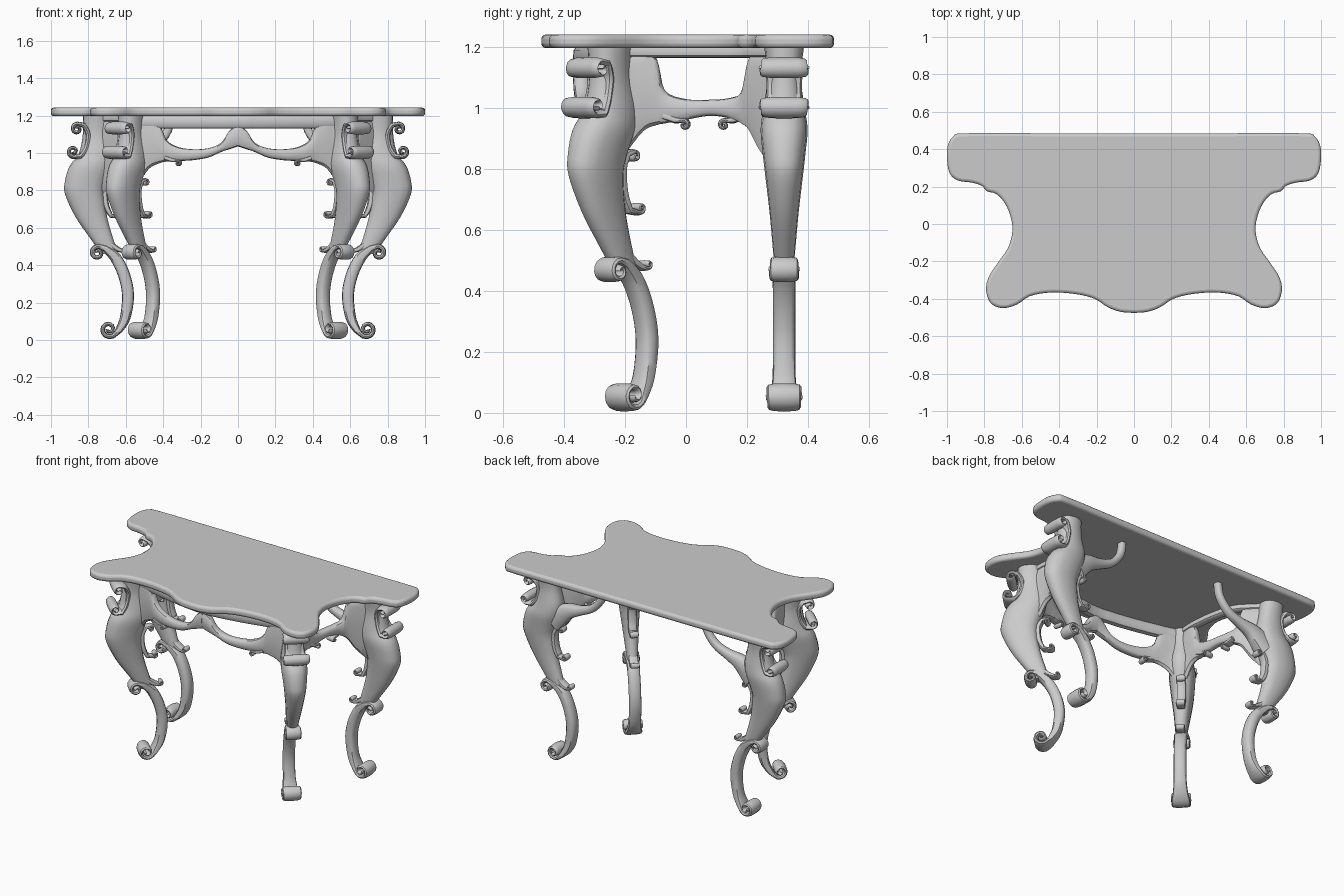
import bpy
import bmesh
import math
from mathutils import Vector

default_cube = bpy.data.objects.get("Cube")
if default_cube:
    bpy.data.objects.remove(default_cube, do_unlink=True)

UP = Vector((0, 0, 1))

paint = bpy.data.materials.new("plain grey")
paint.use_nodes = True
grey = (0.6, 0.6, 0.6, 1)
paint.diffuse_color = grey
paint.node_tree.nodes["Principled BSDF"].inputs["Base Color"].default_value = grey


def finish(name, bm, mirror=True, angle=40):
    """Turn a bmesh into a smooth shaded object, mirrored left to right."""
    bmesh.ops.recalc_face_normals(bm, faces=bm.faces)
    mesh = bpy.data.meshes.new(name)
    bm.to_mesh(mesh)
    bm.free()
    mesh.materials.append(paint)
    mesh.shade_smooth()
    mesh.set_sharp_from_angle(angle=math.radians(angle))
    obj = bpy.data.objects.new(name, mesh)
    bpy.context.collection.objects.link(obj)
    if mirror:
        obj.modifiers.new("left and right", 'MIRROR')
    return obj


def smooth(points, steps=4):
    """Catmull-Rom curve through tuples of any length."""
    pts = [Vector(p) for p in points]
    result = []
    for i in range(len(pts) - 1):
        a, b, c, d = pts[max(i - 1, 0)], pts[i], pts[i + 1], pts[min(i + 2, len(pts) - 1)]
        for s in range(steps):
            t = s / steps
            result.append(b + (c - a) * (t / 2)
                          + (a * 2 - b * 5 + c * 4 - d) * (t * t / 2)
                          + (b * 3 - a - c * 3 + d) * (t ** 3 / 2))
    return result + [pts[-1]]


def ring(centre, u, v, count=16, power=0.7):
    """Rounded cross-section spanned by the half axes u and v."""
    def soft(x):
        return math.copysign(abs(x) ** power, x)
    angles = [2 * math.pi * i / count for i in range(count)]
    return [centre + u * soft(math.cos(a)) + v * soft(math.sin(a)) for a in angles]


def loft(bm, rings):
    """Skin a row of cross-sections and cap both ends."""
    rows = [[bm.verts.new(p) for p in r] for r in rings]
    n = len(rows[0])
    for a, b in zip(rows, rows[1:]):
        for i in range(n):
            j = (i + 1) % n
            bm.faces.new((a[i], a[j], b[j], b[i]))
    bm.faces.new(rows[0])
    bm.faces.new(rows[-1])


class Plane:
    """Upright drawing plane: r runs along it, t across it, z up."""

    def __init__(self, x, y, dx, dy):
        self.along = Vector((dx, dy, 0)).normalized()
        self.across = UP.cross(self.along)
        self.origin = Vector((x, y, 0))

    def at(self, r, z):
        return self.origin + self.along * r + UP * z

    def band(self, bm, path):
        """Ribbon along (r, z, half thickness, half width) stations."""
        rings = []
        for i, (r, z, thick, wide) in enumerate(path):
            a, b = path[max(i - 1, 0)], path[min(i + 1, len(path) - 1)]
            tangent = Vector((b[0] - a[0], b[1] - a[1])).normalized()
            normal = self.along * -tangent.y + UP * tangent.x
            rings.append(ring(self.at(r, z), normal * thick, self.across * wide, 12))
        loft(bm, rings)


def scroll(r, z, radius, start, turn, thick, wide):
    """Spiral stations from the outer end into the eye; angles in degrees."""
    steps = 18
    path = []
    for i in range(steps + 1):
        k = i / steps
        a = math.radians(start + turn * k)
        size = radius * (1 - 0.8 * k)
        path.append(Vector((r + size * math.cos(a), z + size * math.sin(a),
                            thick * (1 - 0.4 * k), wide * (1 + 0.12 * k))))
    return path


def leg(prefix, plane):
    # swelling upper leg: inner r, outer r, z, half width
    bm = bmesh.new()
    body = [(.69, .83, 1.2, .065), (.68, .83, 1.1, .055), (.66, .85, 1, .068),
            (.67, .9, .93, .077), (.70, .925, .85, .07), (.715, .925, .78, .062),
            (.7, .87, .66, .048), (.67, .795, .55, .038), (.64, .73, .46, .03)]
    loft(bm, [ring(plane.at((a + b) / 2, z), plane.along * ((b - a) / 2),
                   plane.across * w, 16, 0.85) for a, b, z, w in smooth(body)])
    finish(prefix + "_upper_leg", bm)

    # curved lower leg between knee scroll and foot scroll
    bm = bmesh.new()
    knee = scroll(.75, .465, .036, 100, -450, .014, .046)[::-1]
    shin = smooth([(.71, .49, .02, .044), (.655, .44, .03, .038), (.61, .35, .032, .037),
                   (.588, .24, .032, .037), (.603, .12, .028, .038), (.635, .055, .02, .046)])
    foot = scroll(.69, .058, .044, 215, 500, .014, .054)
    plane.band(bm, knee + shin + foot)
    finish(prefix + "_lower_leg", bm)

    # bracket at the top of the leg with a scroll at each end
    bm = bmesh.new()
    upper = scroll(.86, 1.128, .028, 90, -430, .012, .075)[::-1]
    back = smooth([(.825, 1.148, .014, .075), (.8, 1.1, .016, .06),
                   (.81, 1.03, .016, .06), (.84, .982, .016, .075)])
    lower = scroll(.88, 1.008, .03, 260, 430, .012, .075)
    plane.band(bm, upper + back + lower)
    finish(prefix + "_scroll_bracket", bm)

    # inner ornament: bow with curled tips, and a curl behind the knee
    bm = bmesh.new()
    tip = scroll(.66, .842, .016, 90, 400, .008, .026)[::-1]
    bow = smooth([(.69, .85, .012, .026), (.712, .8, .016, .026),
                  (.705, .72, .016, .026), (.68, .665, .012, .026)])
    end = scroll(.635, .672, .016, 270, -400, .008, .026)
    plane.band(bm, tip + bow + end)
    heel = smooth([(.7, .53, .014, .028), (.65, .49, .014, .028), (.615, .475, .01, .028)])
    plane.band(bm, heel + scroll(.6, .487, .013, 270, -400, .007, .026))
    finish(prefix + "_inner_curls", bm)


def rail(name, stations, top_low, thick):
    """Pierced apron: shaped lower rail (x, y, low, high) and a straight top strip."""
    path = smooth(stations)
    bm = bmesh.new()
    lower, upper = [], []
    for i, (x, y, low, high) in enumerate(path):
        a, b = path[max(i - 1, 0)], path[min(i + 1, len(path) - 1)]
        side = UP.cross(Vector((b[0] - a[0], b[1] - a[1], 0))).normalized() * thick
        for rows, bottom, top in ((lower, low, high), (upper, top_low, 1.205)):
            rows.append(ring(Vector((x, y, (bottom + top) / 2)), UP * ((top - bottom) / 2), side, 12))
    loft(bm, lower)
    loft(bm, upper)
    finish(name, bm)


# legs: rear pair faces sideways, front pair faces diagonally outward
rear = Plane(0, .322, 1, 0)
front = Plane(.048, .298, .69, -.724)
leg("rear", rear)
leg("front", front)

# front and side aprons
rail("front_apron", [(0, -.345, 1.035, 1.15), (.045, -.343, 1.02, 1.12),
                     (.09, -.337, 1.005, 1.055), (.16, -.328, .975, 1.025),
                     (.25, -.312, .96, 1.02), (.33, -.295, .957, 1.035),
                     (.385, -.282, .953, 1.075), (.42, -.274, .945, 1.16),
                     (.47, -.262, .92, 1.2), (.51, -.25, .87, 1.2),
                     (.56, -.24, .8, 1.2)], 1.13, .026)
rail("side_apron", [(.58, -.26, .78, 1.2), (.555, -.2, .85, 1.2), (.55, -.14, .925, 1.2),
                    (.55, -.095, .945, 1.16), (.553, -.07, .95, 1.06), (.56, 0, .962, 1.03),
                    (.575, .08, .975, 1.028), (.595, .15, .965, 1.035),
                    (.615, .19, .945, 1.06), (.635, .215, .92, 1.17),
                    (.67, .25, .85, 1.2), (.72, .3, .78, 1.2)], 1.165, .026)

# arched braces from the rear legs up to the back of the top
bm = bmesh.new()
rear.band(bm, smooth([(.36, 1.21, .022, .024), (.375, 1.12, .022, .024),
                      (.44, 1.04, .024, .026), (.53, 1, .03, .03),
                      (.62, .97, .05, .04), (.72, .9, .08, .05)]))
finish("rear_brace", bm)

# little curls hanging under the aprons
bm = bmesh.new()
for plane, sign in ((Plane(.32, -.297, 1, .15), 1), (Plane(.56, -.005, .1, 1), -1),
                    (Plane(.585, .125, .1, 1), 1)):
    tail = [Vector((.07 * sign, .975, .012, .026)), Vector((.03 * sign, .962, .012, .026))]
    curl = scroll(0, .945, .016, 60 if sign > 0 else 120, 400 * sign, .008, .028)
    plane.band(bm, tail + curl)
finish("apron_curls", bm)

# tabletop: right half of the outline, mirrored into a full loop
half = [(0, .485), (.5, .485), (.9, .485), (.965, .47), (.995, .42), (1, .35), (.985, .27),
        (.94, .232), (.87, .222), (.815, .205), (.785, .175), (.735, .16), (.69, .11),
        (.66, .04), (.65, -.04), (.675, -.13), (.73, -.21), (.78, -.29), (.79, -.36),
        (.765, -.425), (.7, -.45), (.625, -.43), (.56, -.387), (.47, -.368), (.37, -.368),
        (.27, -.382), (.2, -.405), (.14, -.445), (.07, -.47), (0, -.475)]
outline = smooth(half, 3)
outline += [Vector((-p.x, p.y)) for p in outline[-2:0:-1]]
bm = bmesh.new()
base = bm.faces.new([bm.verts.new((p.x, p.y, 1.197)) for p in outline])
grown = bmesh.ops.extrude_face_region(bm, geom=[base])["geom"]
bmesh.ops.translate(bm, vec=(0, 0, .045), verts=[g for g in grown if isinstance(g, bmesh.types.BMVert)])
top = finish("tabletop", bm, mirror=False)
bevel = top.modifiers.new("rounded edge", 'BEVEL')
bevel.width = .016
bevel.segments = 3
bevel.limit_method = 'ANGLE'
bevel.angle_limit = math.radians(50)
